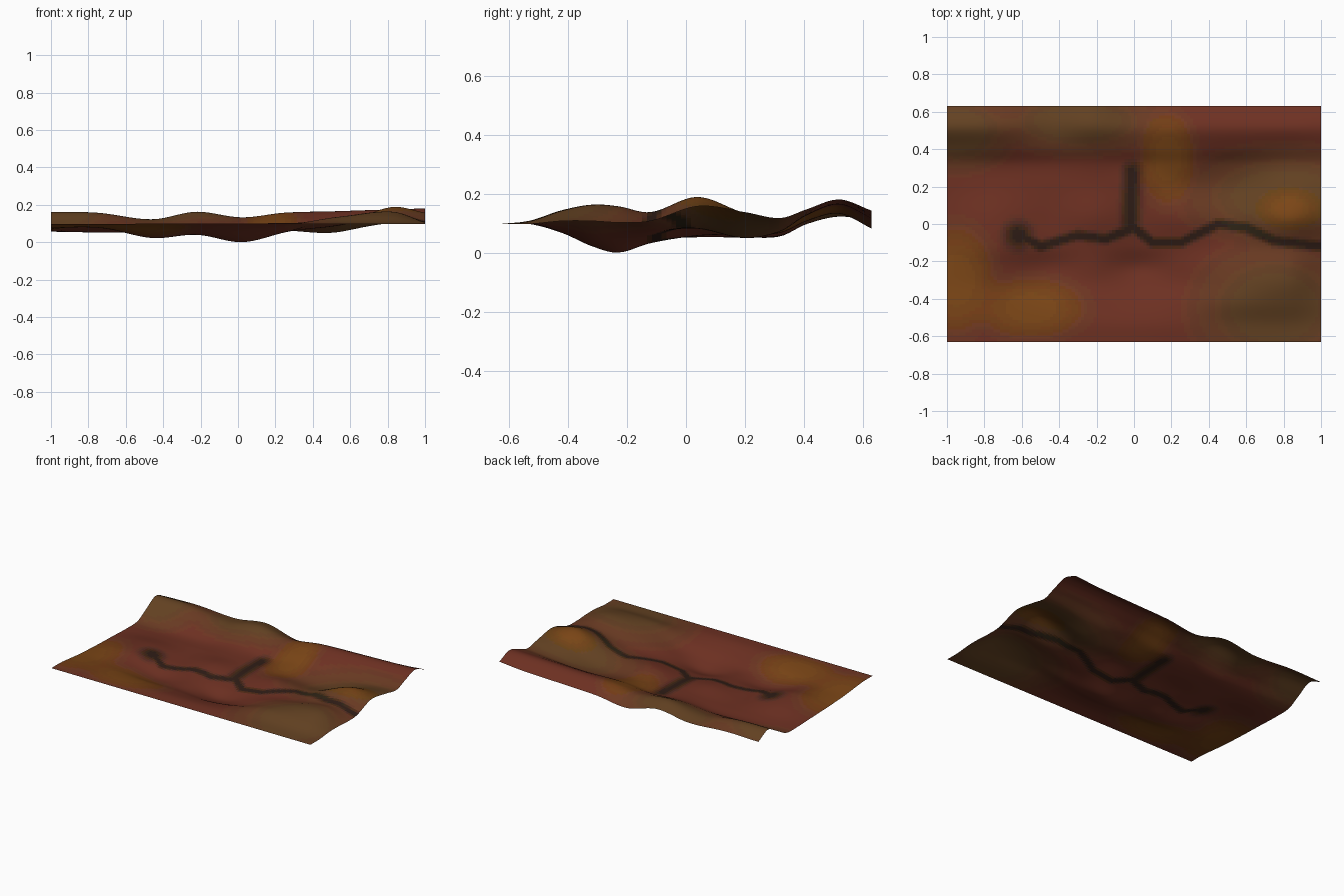
import bpy, bmesh, math
from mathutils import Vector
from mathutils.geometry import intersect_point_line

if "Cube" in bpy.data.objects:
    bpy.data.objects.remove(bpy.data.objects["Cube"])

# East-west section profiles of the land, from front to back (heights at XS)
XS = [-1, -.75, -.46, -.22, .02, .25, .52, .82, 1]
SECTIONS = [
    (-.63, [.10, .10, .10, .10, .10, .10, .10, .10, .10]),
    (-.53, [.10, .10, .10, .10, .10, .105, .11, .11, .10]),
    (-.42, [.09, .09, .08, .075, .07, .09, .135, .145, .11]),
    (-.32, [.08, .08, .04, .045, .025, .06, .13, .165, .11]),
    (-.23, [.075, .085, .025, .043, .003, .055, .115, .16, .105]),
    (-.12, [.07, .10, .05, .055, .035, .06, .09, .14, .11]),
    (.04, [.065, .09, .055, .08, .06, .09, .09, .19, .16]),
    (.20, [.06, .06, .055, .07, .065, .065, .055, .13, .14]),
    (.32, [.065, .06, .06, .08, .07, .09, .075, .105, .12]),
    (.41, [.11, .11, .10, .12, .11, .13, .13, .14, .15]),
    (.52, [.165, .16, .125, .165, .135, .16, .168, .178, .183]),
    (.63, [.12, .125, .11, .14, .085, .11, .12, .13, .145]),
]
YS = [s[0] for s in SECTIONS]


def smooth(xs, vs, x):
    """Cubic interpolation through the points (xs, vs)."""
    n = len(xs)
    i = max(k for k in range(n - 1) if xs[k] <= x + 1e-9 or k == 0)

    def slope(k):
        a, b = max(k - 1, 0), min(k + 1, n - 1)
        return (vs[b] - vs[a]) / (xs[b] - xs[a])
    h = xs[i + 1] - xs[i]
    t = (x - xs[i]) / h
    return ((1 + 2 * t) * (1 - t) ** 2 * vs[i] + t * (1 - t) ** 2 * h * slope(i)
            + t * t * (3 - 2 * t) * vs[i + 1] + t * t * (t - 1) * h * slope(i + 1))


# Earth colours
RUST, BROWN = Vector((.15, .033, .015)), Vector((.125, .054, .013))
ORANGE, DARK = Vector((.19, .058, .007)), Vector((.016, .012, .009))

# Dark dry channel with a short side branch
CHANNEL = [(-.62, -.05), (-.5, -.12), (-.3, -.06), (-.15, -.08), (0, -.02), (.1, -.1),
           (.25, -.1), (.45, 0), (.6, -.02), (.75, -.09), (1, -.12)]
BRANCH = [(-.02, 0), (-.01, .28)]
# Soil patches: centre, radii, colour
PATCHES = [(.8, .15, .6, .3, BROWN), (.75, -.45, .5, .4, BROWN), (-.95, .5, .35, .25, BROWN),
           (-.3, .55, .5, .2, BROWN), (-.95, -.3, .25, .35, ORANGE),
           (-.55, -.45, .35, .2, ORANGE), (.18, .35, .18, .3, ORANGE), (.83, .08, .2, .13, ORANGE)]


def path_distance(path, p):
    best = 9
    for a, b in zip(path, path[1:]):
        a, b = Vector((*a, 0)), Vector((*b, 0))
        q, t = intersect_point_line(p, a, b)
        q = a.lerp(b, min(max(t, 0), 1))
        best = min(best, (p - q).length)
    return best


def soil(x, y):
    """Blended soil colour, rounded so that few materials are needed."""
    p = Vector((x, y, 0))
    c = RUST.copy()
    for cx, cy, rx, ry, colour in PATCHES:
        d = math.hypot((x - cx) / rx, (y - cy) / ry)
        c = c.lerp(colour, min(1, max(0, 1.6 - 1.6 * d)))
    near = max(1.5 - path_distance(CHANNEL, p) / .027, 1.3 - path_distance(BRANCH, p) / .06,
               1.4 - math.hypot(x + .62, y + .06) / .08)
    c = c.lerp(DARK, .9 * min(1, max(0, near)))
    return tuple(max(.004, round(v / s) * s) for v, s in zip(c, (.014, .006, .008)))


# Land surface: one open sheet
NX, NY = 120, 76
bm = bmesh.new()
mesh = bpy.data.meshes.new("terrain")
shades = {}
columns = []
for i in range(NX + 1):
    x = -1 + 2 * i / NX
    along = [smooth(XS, s[1], x) for s in SECTIONS]
    col = []
    for j in range(NY + 1):
        y = -.63 + 1.26 * j / NY
        col.append(bm.verts.new((x, y, smooth(YS, along, y))))
    columns.append(col)
for a, b in zip(columns, columns[1:]):
    for j in range(NY):
        f = bm.faces.new((a[j], b[j], b[j + 1], a[j + 1]))
        c = f.calc_center_median()
        rgb = soil(c.x, c.y)
        if rgb not in shades:
            m = bpy.data.materials.new("earth_%d" % len(shades))
            m.diffuse_color = (*rgb, 1)
            m.use_nodes = True
            m.node_tree.nodes["Principled BSDF"].inputs["Base Color"].default_value = m.diffuse_color
            mesh.materials.append(m)
            shades[rgb] = len(shades)
        f.material_index = shades[rgb]
        f.smooth = True
# Rest the lowest point on the ground plane
low = min(v.co.z for v in bm.verts)
for v in bm.verts:
    v.co.z -= low
bm.to_mesh(mesh)
bm.free()
terrain = bpy.data.objects.new("terrain", mesh)
bpy.context.collection.objects.link(terrain)
